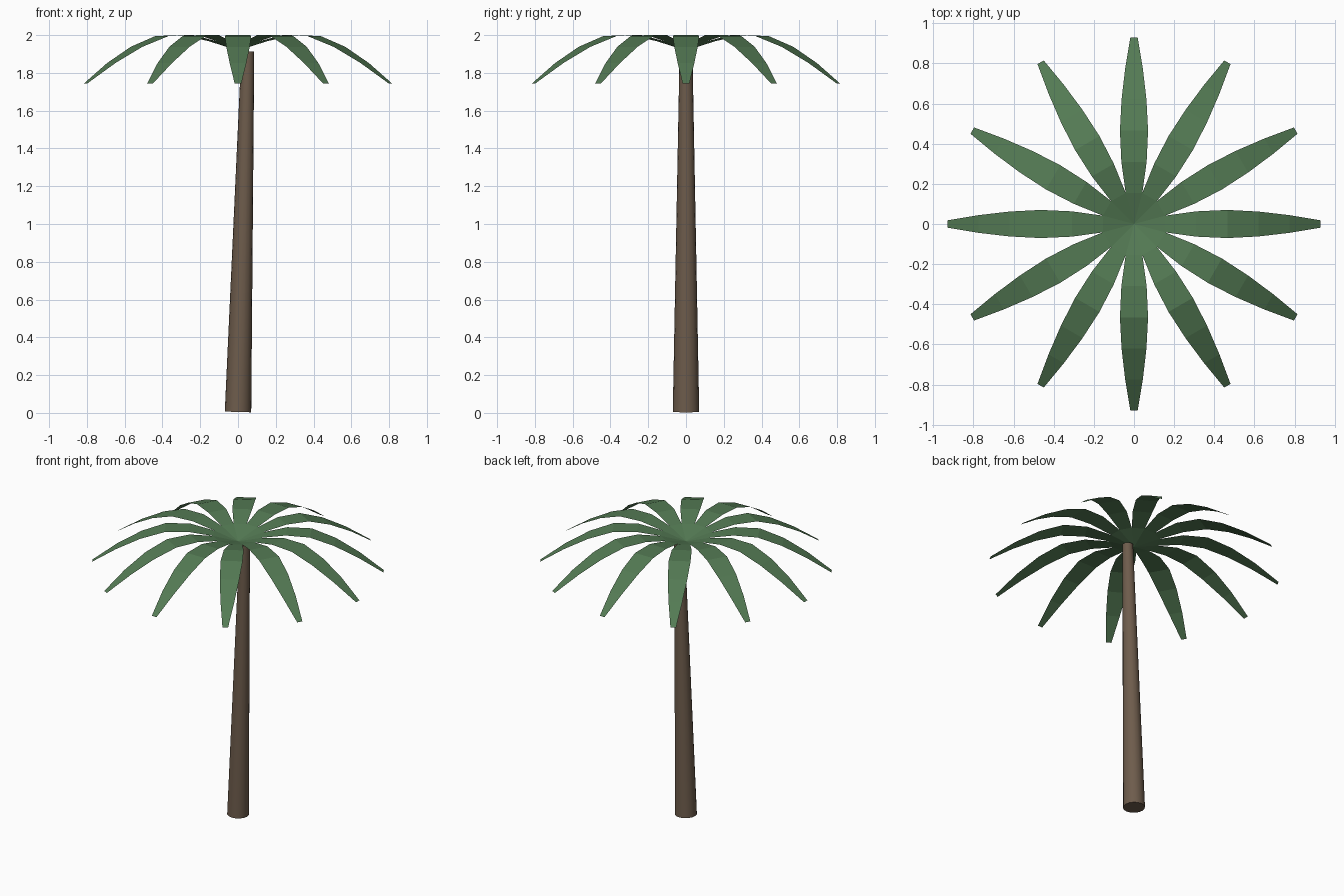
import bpy, bmesh, math
from mathutils import Vector, Matrix

cube = bpy.data.objects.get("Cube")
if cube:
    bpy.data.objects.remove(cube, do_unlink=True)


def make_material(name, color):
    mat = bpy.data.materials.new(name)
    mat.use_nodes = True
    mat.diffuse_color = color
    mat.node_tree.nodes["Principled BSDF"].inputs["Base Color"].default_value = color
    return mat


def make_object(name, bm, mat):
    mesh = bpy.data.meshes.new(name)
    bm.to_mesh(mesh)
    bm.free()
    mesh.materials.append(mat)
    obj = bpy.data.objects.new(name, mesh)
    bpy.context.collection.objects.link(obj)
    return obj


leaf_green = make_material("leaf green", (0.088, 0.195, 0.088, 1))
bark_brown = make_material("bark brown", (0.155, 0.107, 0.072, 1))

# Trunk: tapered cylinder leaning slightly to one side
base, top = Vector((0, 0, 0.005)), Vector((0.052, 0, 1.914))
axis = top - base
bm = bmesh.new()
bmesh.ops.create_cone(
    bm, cap_ends=True, segments=16, radius1=0.07, radius2=0.034, depth=axis.length,
    matrix=Matrix.Translation((base + top) / 2) @ axis.to_track_quat("Z", "Y").to_matrix().to_4x4())
trunk = make_object("trunk", bm, bark_brown)
bpy.context.view_layer.objects.active = trunk
trunk.select_set(True)
bpy.ops.object.shade_smooth_by_angle(angle=math.radians(40))
trunk.select_set(False)

# Crown: shallow funnel in the middle, with arching fronds around it
FRONDS = 12
STEP = 0.155
# half width and height of the frond at each step outward
PROFILE = [(STEP * math.tan(math.pi / FRONDS), 1.968), (0.063, 2.0), (0.07, 1.995),
           (0.062, 1.938), (0.044, 1.852), (0.018, 1.745)]
bm = bmesh.new()
centre = bm.verts.new((0, 0, 1.918))
for i in range(FRONDS):
    turn = Matrix.Rotation(2 * math.pi * i / FRONDS, 4, "Z")
    rows = [[bm.verts.new(turn @ Vector(((k + 1) * STEP, side * w, z))) for side in (-1, 1)]
            for k, (w, z) in enumerate(PROFILE)]
    bm.faces.new((centre, *rows[0]))
    for (a, b), (c, d) in zip(rows, rows[1:]):
        bm.faces.new((a, c, d, b))
bmesh.ops.remove_doubles(bm, verts=bm.verts, dist=0.001)
make_object("frond_crown", bm, leaf_green)
